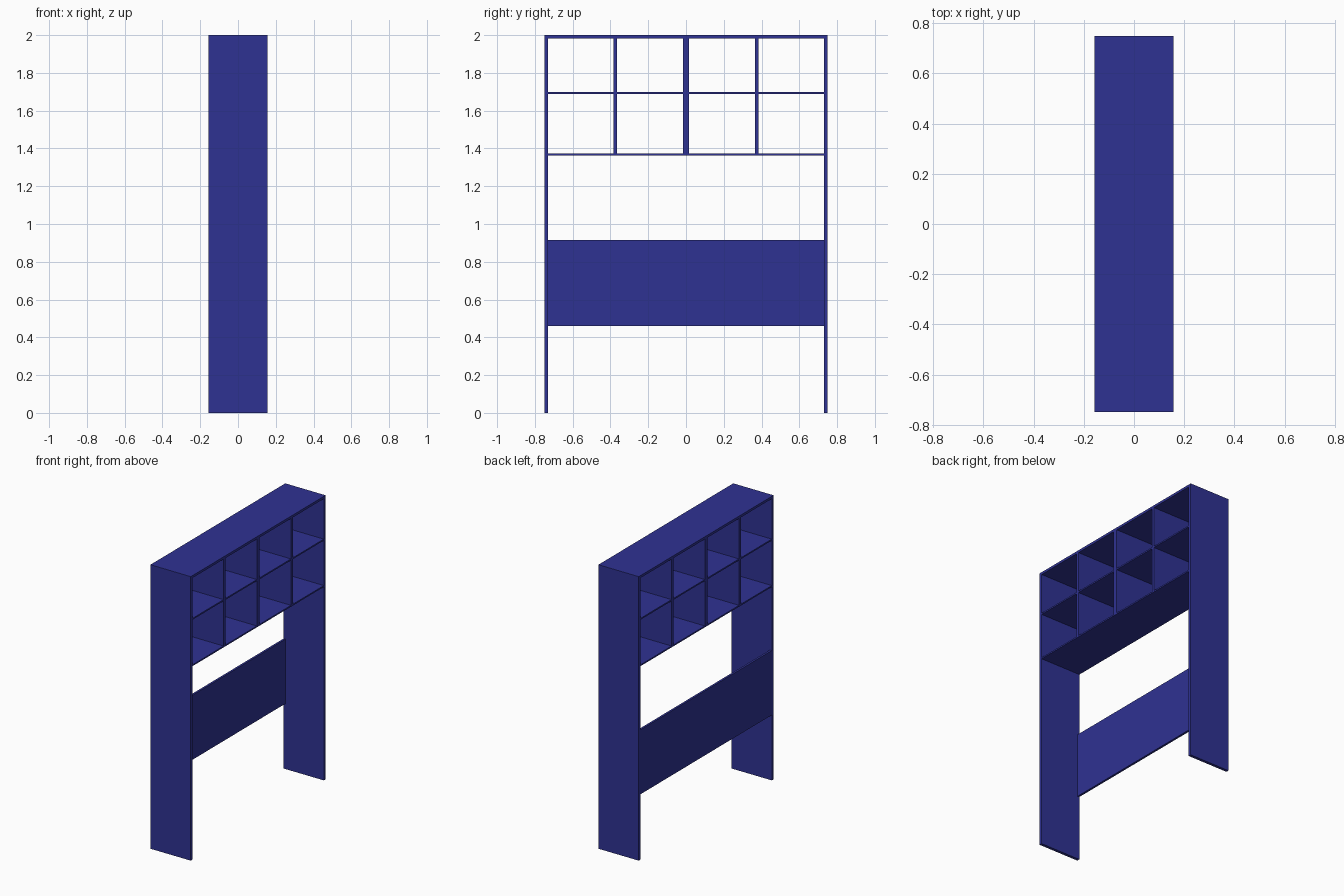
import bpy

if "Cube" in bpy.data.objects:
    bpy.data.objects.remove(bpy.data.objects["Cube"])

# Blue board finish
mat = bpy.data.materials.new("blue_board")
mat.diffuse_color = (0.028, 0.032, 0.29, 1)
mat.use_nodes = True
mat.node_tree.nodes["Principled BSDF"].inputs["Base Color"].default_value = mat.diffuse_color

DEPTH = 0.157      # half depth in x
HALF = 0.75        # half width in y
SIDE = 0.02        # side panel thickness
INNER = HALF - SIDE


def board(name, x0, x1, y0, y1, z0, z1):
    """Flat board given by its extents."""
    bpy.ops.mesh.primitive_cube_add(size=1)
    ob = bpy.context.object
    ob.name = name
    for v in ob.data.vertices:
        v.co = (x1 if v.co.x > 0 else x0,
                y1 if v.co.y > 0 else y0,
                z1 if v.co.z > 0 else z0)
    ob.data.materials.append(mat)
    return ob


# Outer frame: two tall sides and a top
for label, s in (("left", -1), ("right", 1)):
    a, b = sorted((s * HALF, s * INNER))
    board(f"side_panel_{label}", -DEPTH, DEPTH, a, b, 0, 1.983)
board("top_panel", -DEPTH, DEPTH, -HALF, HALF, 1.983, 2.0)

# Bottom shelf of the cubbies
board("lower_shelf", -DEPTH, DEPTH, -INNER, INNER, 1.362, 1.372)

# Upright dividers, the middle one doubled in thickness
dividers = [(-0.385, -0.365), (-0.015, 0.015), (0.365, 0.385)]
for i, (a, b) in enumerate(dividers):
    board(f"divider_{i + 1}", -DEPTH, DEPTH, a, b, 1.372, 1.983)

# Middle shelf, one piece per bay
edges = [-INNER] + [y for d in dividers for y in d] + [INNER]
for i in range(4):
    board(f"middle_shelf_{i + 1}", -DEPTH, DEPTH,
          edges[2 * i], edges[2 * i + 1], 1.689, 1.699)

# Stiffening back panel, flush with the rear edge
board("back_panel", -DEPTH, -DEPTH + 0.015, -INNER, INNER, 0.46, 0.914)
